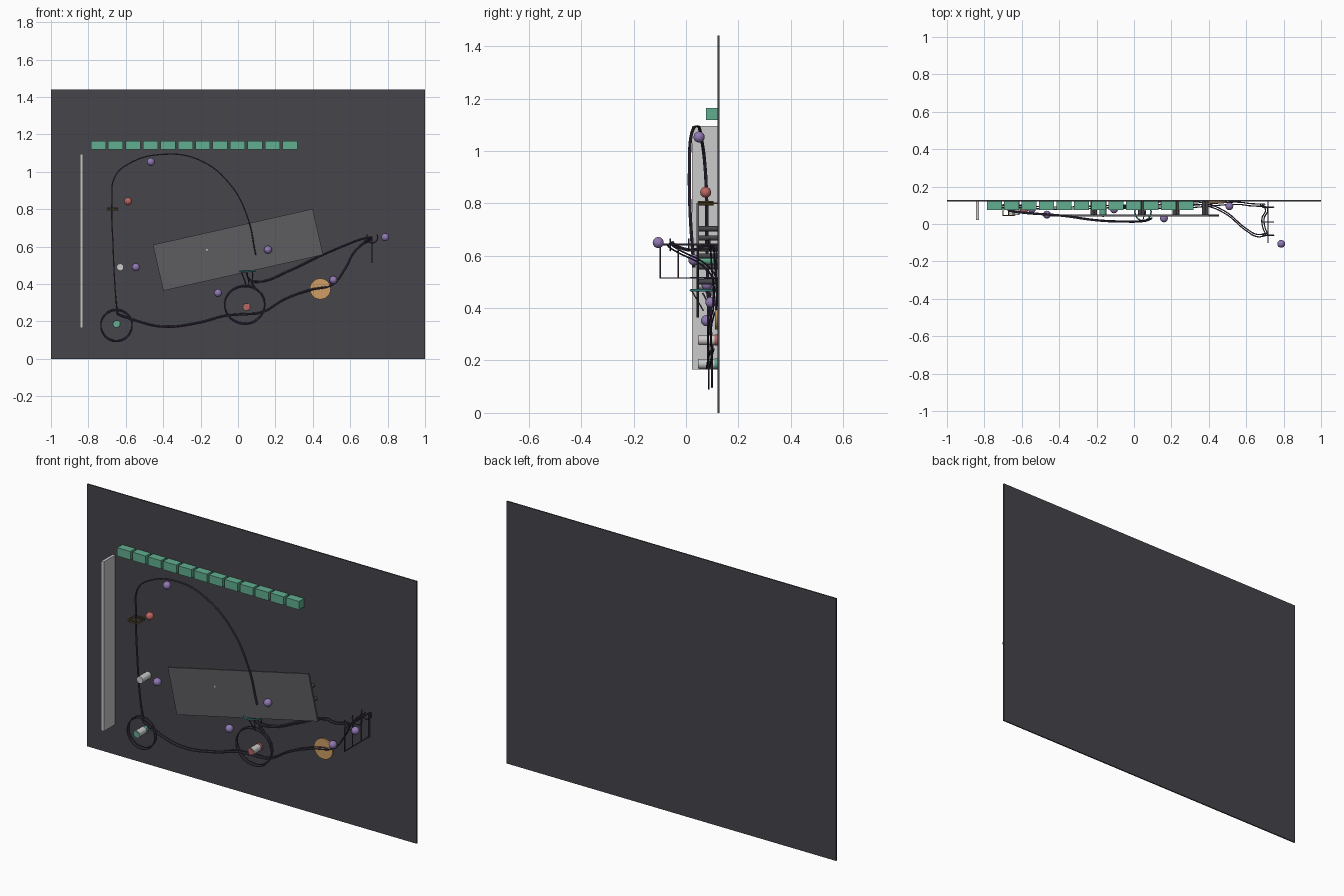
import bpy, math
from mathutils import Vector, Matrix

if "Cube" in bpy.data.objects:
    bpy.data.objects.remove(bpy.data.objects["Cube"])


def material(name, r, g, b):
    m = bpy.data.materials.new(name)
    m.diffuse_color = (r, g, b, 1)
    m.use_nodes = True
    m.node_tree.nodes["Principled BSDF"].inputs["Base Color"].default_value = m.diffuse_color
    return m


DARK = material("charcoal", 0.06, 0.06, 0.07)
PLATE = material("smoke", 0.11, 0.11, 0.12)
RAIL = material("rail_violet", 0.07, 0.05, 0.10)
GREEN = material("green", 0.12, 0.42, 0.28)
RED = material("red", 0.50, 0.13, 0.12)
PURPLE = material("purple", 0.28, 0.19, 0.45)
ORANGE = material("orange", 0.62, 0.34, 0.13)
TEAL = material("teal", 0.07, 0.40, 0.45)
BROWN = material("brown", 0.23, 0.15, 0.04)


def finish(name, mat):
    ob = bpy.context.object
    ob.name = name
    if mat:
        ob.data.materials.append(mat)
    return ob


def box(name, lo, hi, mat=None, tilt=0):
    lo, hi = Vector(lo), Vector(hi)
    bpy.ops.mesh.primitive_cube_add(size=1, location=(lo + hi) / 2, rotation=(0, tilt, 0))
    ob = finish(name, mat)
    ob.scale = hi - lo
    return ob


def ball(name, x, y, z, mat):
    bpy.ops.mesh.primitive_uv_sphere_add(segments=24, ring_count=14, radius=0.021, location=(x, y, z))
    bpy.ops.object.shade_smooth()
    return finish(name, mat)


def peg(name, x, z, r, y0, y1, mat=None):
    bpy.ops.mesh.primitive_cylinder_add(vertices=32, radius=r, depth=y1 - y0,
                                        location=(x, (y0 + y1) / 2, z), rotation=(math.pi / 2, 0, 0))
    ob = finish(name, mat)
    bpy.ops.object.shade_smooth_by_angle()
    return ob


def wire(name, pts, mat=RAIL, r=0.0032, smooth=True, closed=False):
    cu = bpy.data.curves.new(name, 'CURVE')
    cu.dimensions = '3D'
    cu.bevel_depth, cu.bevel_resolution, cu.use_fill_caps = r, 2, True
    cu.resolution_u = 8
    if smooth:
        s = cu.splines.new('BEZIER')
        s.bezier_points.add(len(pts) - 1)
        for bp, p in zip(s.bezier_points, pts):
            bp.co = p
            bp.handle_left_type = bp.handle_right_type = 'AUTO'
    else:
        s = cu.splines.new('POLY')
        s.points.add(len(pts) - 1)
        for sp, p in zip(s.points, pts):
            sp.co = (*p, 1)
    s.use_cyclic_u = closed
    ob = bpy.data.objects.new(name, cu)
    bpy.context.collection.objects.link(ob)
    bpy.ops.object.select_all(action='DESELECT')
    ob.select_set(True)
    bpy.context.view_layer.objects.active = ob
    bpy.ops.object.convert(target='MESH')
    return finish(name, mat)


def rails(name, pts, off=(0, 0.006, 0.003), closed=False):
    for s, side in ((-1, "front"), (1, "rear")):
        wire(f"{name}_{side}", [Vector(p) + s * Vector(off) for p in pts], closed=closed)


def ring(cx, cy, cz, rx, ry, rz, n=12):
    # ellipse in xz (ry = 0) or xy (rz = 0)
    return [(cx + rx * math.cos(a), cy + ry * math.sin(a), cz + rz * math.sin(a))
            for a in (2 * math.pi * i / n for i in range(n))]


# back wall, vertical slat
box("wall_board", (-1, 0.12, 0), (1, 0.127, 1.44), DARK)
box("side_slat", (-0.846, 0.022, 0.165), (-0.83, 0.12, 1.095))

# row of blocks
for i in range(12):
    x = -0.787 + i * 0.0931
    box(f"row_block_{i}", (x, 0.076, 1.118), (x + 0.08, 0.12, 1.164), GREEN)

# tilted plate with its standoffs and pivot
tilt = math.atan2(36, 160)
box("tilted_plate", (-0.438, 0.04, 0.457), (0.438, 0.05, 0.709), PLATE, -tilt)
rot = Matrix.Rotation(-tilt, 3, 'Y')
for i, u in enumerate((-0.22, 0.04, 0.23, 0.39)):
    for j, v in enumerate((-0.035, 0.035)):
        p = rot @ Vector((u, 0, v))
        peg(f"standoff_{i}_{j}", p.x, 0.583 + p.z, 0.01, 0.05, 0.12, DARK)
peg("plate_pivot", -0.166, 0.583, 0.018, 0.05, 0.12, GREEN)
peg("pivot_tip", -0.166, 0.583, 0.005, 0.037, 0.05)

# wall pegs and disc
peg("upper_peg", -0.63, 0.49, 0.019, 0.047, 0.12)
for n, x, z, m in (("left", -0.649, 0.187, GREEN), ("middle", 0.046, 0.278, RED)):
    peg(f"{n}_loop_peg", x, z, 0.019, 0.047, 0.11)
    peg(f"{n}_loop_peg_base", x, z, 0.021, 0.108, 0.12, m)
    peg(f"{n}_loop_peg_cap", x, z, 0.016, 0.045, 0.048, m)
peg("wall_disc", 0.44, 0.374, 0.056, 0.111, 0.12, ORANGE)

# marbles
for i, (x, y, z) in enumerate([(-0.466, 0.05, 1.053), (-0.546, 0.08, 0.49), (-0.107, 0.078, 0.352),
                               (0.16, 0.03, 0.584), (0.51, 0.095, 0.422), (0.787, -0.106, 0.65)]):
    ball(f"marble_{i}", x, y, z, PURPLE)
ball("red_marble", -0.588, 0.075, 0.842, RED)

# upper track, U-turn and descent to the middle loop
rails("upper_track", [
    (0.045, 0.07, 0.46), (0.06, 0.09, 0.425), (0.1, 0.105, 0.412), (0.28, 0.113, 0.474),
    (0.38, 0.105, 0.522), (0.49, 0.06, 0.572), (0.6, -0.03, 0.618), (0.66, -0.062, 0.64),
    (0.71, -0.055, 0.65)])
rails("turn_track", [(0.71, -0.055, 0.65), (0.695, -0.02, 0.63), (0.69, 0.03, 0.622),
                     (0.708, 0.08, 0.64), (0.68, 0.103, 0.63)], (0.006, 0, 0.003))
rails("lower_track", [
    (0.70, 0.1, 0.64), (0.625, 0.103, 0.575), (0.57, 0.11, 0.478), (0.51, 0.11, 0.402),
    (0.385, 0.1, 0.368), (0.25, 0.09, 0.318), (0.13, 0.09, 0.25), (0, 0.095, 0.237),
    (-0.07, 0.095, 0.23), (-0.2, 0.09, 0.195), (-0.4, 0.085, 0.172), (-0.55, 0.09, 0.205),
    (-0.645, 0.1, 0.24)])

# loops round the pegs
rails("middle_loop", ring(0.037, 0.09, 0.288, 0.108, 0, 0.1))
rails("middle_loop_end", [(0.145, 0.09, 0.288), (0.13, 0.09, 0.24), (0.09, 0.09, 0.2)])
rails("middle_loop_drop", [(0.065, 0.09, 0.42), (0.09, 0.09, 0.38), (0.125, 0.09, 0.345), (0.145, 0.09, 0.288)])
rails("left_loop", ring(-0.65, 0.093, 0.178, 0.083, 0, 0.083), closed=True)

# riser and arch
rails("arch_track", [
    (-0.645, 0.1, 0.24), (-0.656, 0.09, 0.36), (-0.668, 0.08, 0.6), (-0.674, 0.078, 0.84),
    (-0.66, 0.07, 0.97), (-0.59, 0.06, 1.04), (-0.39, 0.045, 1.094), (-0.2, 0.02, 1.06),
    (-0.04, 0.013, 0.93), (0.05, 0.016, 0.76), (0.095, 0.03, 0.555)], (0, 0.003, 0))

# catch ring under the plate
wire("catch_ring", ring(0.048, 0.066, 0.468, 0.043, 0.048, 0), TEAL, 0.004, closed=True)
for i, (dx, dy) in enumerate(((-0.03, 0.03), (0.03, 0.03), (0, -0.045))):
    wire(f"catch_leg_{i}", [(0.048 + dx, 0.066 + dy, 0.468), (0.06 + dx * 0.5, 0.08 + dy * 0.3, 0.39)], r=0.0025)

# small square gate on the riser
for i, z in enumerate((0.795, 0.805)):
    a, b, c, d = -0.70, -0.642, 0.046, 0.104
    wire(f"gate_frame_{i}", [(a, c, z), (b, c, z), (b, d, z), (a, d, z)], BROWN, 0.003, False, True)
wire("gate_bar", [(-0.671, 0.046, 0.8), (-0.671, 0.12, 0.8)], BROWN, 0.003, False)

# wire bracket with hooks at the U-turn
X = 0.717
wire("bracket_bottom", [(X, 0.12, 0.515), (X, -0.098, 0.515), (X, -0.098, 0.643)], smooth=False)
wire("bracket_top", [(X, 0.12, 0.643), (X, -0.098, 0.643)], smooth=False)
for i, y in enumerate((-0.06, 0.01, 0.09)):
    wire(f"bracket_hook_{i}", [(X + 0.03 * math.cos(t), y, 0.65 + 0.03 * math.sin(t))
                               for t in (math.radians(150 + k * 40) for k in range(7))])
for i, y in enumerate((-0.03, 0.045, 0.115)):
    wire(f"bracket_post_{i}", [(X, y, 0.515), (X, y, 0.643)], smooth=False)
